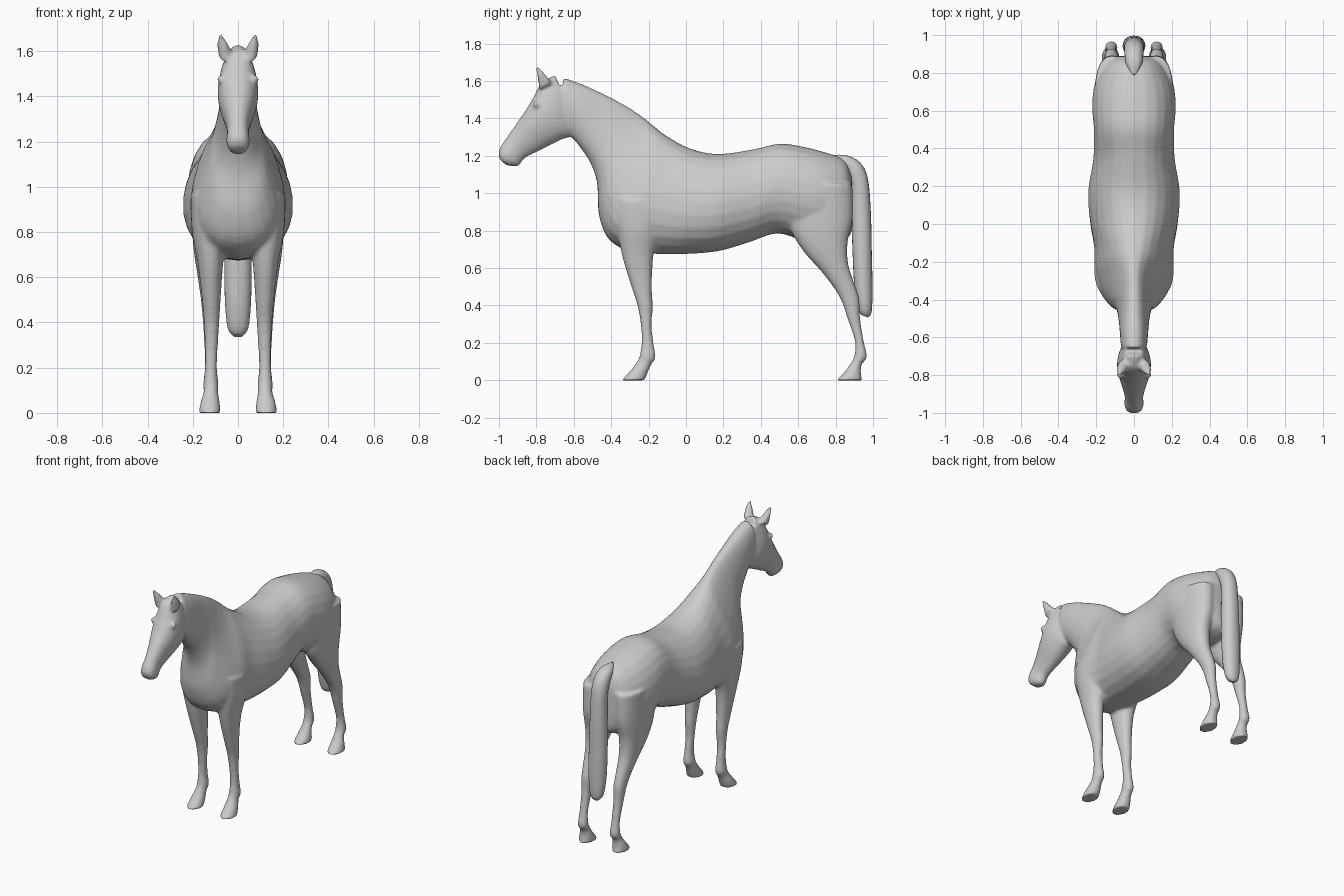
import bpy, bmesh, math
from mathutils import Vector


def catmull(a, b, c, d, t):
    return 0.5 * (2 * b + (c - a) * t + (2 * a - 5 * b + 4 * c - d) * t * t
                  + (3 * b - a - 3 * c + d) * t ** 3)


def loft(bm, sections, side=1, bias=0.0, steps=4, n=24):
    """Skin rounded rings; section = (y1, z1, y2, z2, half width, x centre, bias)."""
    secs = [tuple(s) + (0.0, bias)[len(s) - 5:] for s in sections]
    last = len(secs) - 1
    rows = []
    for i in range(last):
        q = [secs[min(max(i + k, 0), last)] for k in (-1, 0, 1, 2)]
        for s in range(steps):
            rows.append([catmull(*v, s / steps) for v in zip(*q)])
    rows.append(list(secs[-1]))
    rings = []
    for y1, z1, y2, z2, w, xc, b in rows:
        ring = []
        for k in range(n):
            a = 2 * math.pi * k / n
            c, s = math.cos(a), math.sin(a)
            x = w * math.copysign(abs(s) ** 0.88, s) * (1 - b * c) / (1 + 0.3 * b * b)
            ring.append(bm.verts.new((side * (xc + x),
                                      (y1 + y2) / 2 + c * (y1 - y2) / 2,
                                      (z1 + z2) / 2 + c * (z1 - z2) / 2)))
        rings.append(ring)
    for r, q in zip(rings, rings[1:]):
        for k in range(n):
            bm.faces.new((r[k], r[(k + 1) % n], q[(k + 1) % n], q[k]))
    bm.faces.new(rings[0])
    bm.faces.new(rings[-1])


def finish(bm, name):
    bmesh.ops.recalc_face_normals(bm, faces=bm.faces)
    for f in bm.faces:
        f.smooth = True
    me = bpy.data.meshes.new(name)
    bm.to_mesh(me)
    bm.free()
    ob = bpy.data.objects.new(name, me)
    bpy.context.collection.objects.link(ob)
    return ob


# silhouette pairs: top point, bottom point, half width, x centre, pear bias
torso = [
    (0.885, 1.10, 0.892, 0.86, 0.08),
    (0.845, 1.18, 0.875, 0.77, 0.145),
    (0.74, 1.22, 0.78, 0.73, 0.203),
    (0.62, 1.25, 0.64, 0.74, 0.222),
    (0.50, 1.265, 0.49, 0.785, 0.212),
    (0.36, 1.235, 0.33, 0.735, 0.216, 0, 0.1),
    (0.17, 1.21, 0.17, 0.69, 0.243, 0, 0.1),
    (0.02, 1.24, 0.00, 0.675, 0.232, 0, 0.15),
    (-0.10, 1.305, -0.14, 0.675, 0.208, 0, 0.25),
    (-0.16, 1.35, -0.29, 0.685, 0.205, 0, 0.35),
    (-0.22, 1.40, -0.41, 0.75, 0.175, 0, 0.45),
    (-0.29, 1.45, -0.465, 0.88, 0.132, 0, 0.4),
    (-0.37, 1.495, -0.475, 1.05, 0.098, 0, 0.25),
    (-0.46, 1.54, -0.51, 1.16, 0.084, 0, 0.15),
    (-0.56, 1.585, -0.57, 1.25, 0.076),
    (-0.66, 1.62, -0.62, 1.31, 0.07),
]
head = [
    (-0.70, 1.63, -0.60, 1.40, 0.055),
    (-0.77, 1.595, -0.61, 1.31, 0.08),
    (-0.815, 1.515, -0.66, 1.29, 0.09),
    (-0.86, 1.44, -0.73, 1.255, 0.08),
    (-0.912, 1.365, -0.80, 1.22, 0.06),
    (-0.957, 1.30, -0.865, 1.185, 0.048),
    (-0.988, 1.255, -0.895, 1.145, 0.051),
    (-1.003, 1.215, -0.93, 1.145, 0.046),
    (-0.995, 1.18, -0.96, 1.15, 0.028),
]
ear = [
    (-0.785, 1.555, -0.715, 1.59, 0.030, 0.055),
    (-0.793, 1.615, -0.74, 1.62, 0.027, 0.064),
    (-0.805, 1.68, -0.787, 1.675, 0.009, 0.08),
]
# silhouette pairs: front point, back point, half width, x centre
front_leg = [
    (-0.38, 0.97, -0.12, 0.95, 0.075, 0.135),
    (-0.37, 0.82, -0.14, 0.80, 0.075, 0.13),
    (-0.34, 0.66, -0.175, 0.66, 0.056, 0.122),
    (-0.292, 0.50, -0.182, 0.50, 0.041, 0.118),
    (-0.26, 0.40, -0.178, 0.39, 0.034, 0.117),
    (-0.242, 0.30, -0.184, 0.29, 0.029, 0.118),
    (-0.238, 0.20, -0.172, 0.19, 0.027, 0.12),
    (-0.248, 0.13, -0.163, 0.12, 0.034, 0.12),
    (-0.262, 0.10, -0.185, 0.085, 0.032, 0.12),
    (-0.29, 0.06, -0.205, 0.04, 0.042, 0.123),
    (-0.345, 0.0, -0.22, 0.0, 0.049, 0.125),
]
hind_leg = [
    (0.57, 1.05, 0.89, 1.05, 0.09, 0.115),
    (0.55, 0.84, 0.892, 0.87, 0.085, 0.12),
    (0.62, 0.70, 0.865, 0.74, 0.069, 0.127),
    (0.725, 0.58, 0.868, 0.62, 0.053, 0.125),
    (0.80, 0.48, 0.907, 0.50, 0.041, 0.122),
    (0.837, 0.41, 0.927, 0.43, 0.037, 0.12),
    (0.863, 0.33, 0.93, 0.34, 0.031, 0.12),
    (0.903, 0.21, 0.95, 0.21, 0.028, 0.12),
    (0.90, 0.13, 0.968, 0.125, 0.033, 0.12),
    (0.882, 0.095, 0.94, 0.085, 0.032, 0.12),
    (0.86, 0.06, 0.935, 0.04, 0.042, 0.123),
    (0.805, 0.0, 0.943, 0.0, 0.049, 0.125),
]
tail_path = [
    (0.79, 1.205, 0.80, 1.15, 0.02),
    (0.86, 1.202, 0.83, 1.14, 0.042),
    (0.93, 1.165, 0.865, 1.09, 0.05),
    (0.972, 1.08, 0.885, 1.02, 0.052),
    (0.988, 0.90, 0.885, 0.88, 0.055),
    (0.993, 0.70, 0.89, 0.70, 0.06),
    (0.997, 0.50, 0.90, 0.50, 0.058),
    (0.993, 0.37, 0.92, 0.385, 0.046),
    (0.975, 0.335, 0.935, 0.35, 0.022),
]

# body with head, ears, eyes and legs, fused into one skin
bm = bmesh.new()
loft(bm, torso)
loft(bm, head, bias=-0.1)
for side in (1, -1):
    loft(bm, ear, side, n=16)
    loft(bm, front_leg, side)
    loft(bm, hind_leg, side)
    eye = bmesh.ops.create_uvsphere(bm, u_segments=12, v_segments=8, radius=0.02)
    bmesh.ops.translate(bm, verts=eye["verts"], vec=Vector((side * 0.073, -0.80, 1.475)))
body = finish(bm, "horse_body")
fuse = body.modifiers.new("fuse", 'REMESH')
fuse.mode = 'VOXEL'
fuse.voxel_size = 0.01
fuse.use_smooth_shade = True
soften = body.modifiers.new("soften", 'SMOOTH')
soften.factor = 0.5
soften.iterations = 6

# tail
bm = bmesh.new()
loft(bm, tail_path)
finish(bm, "tail")
